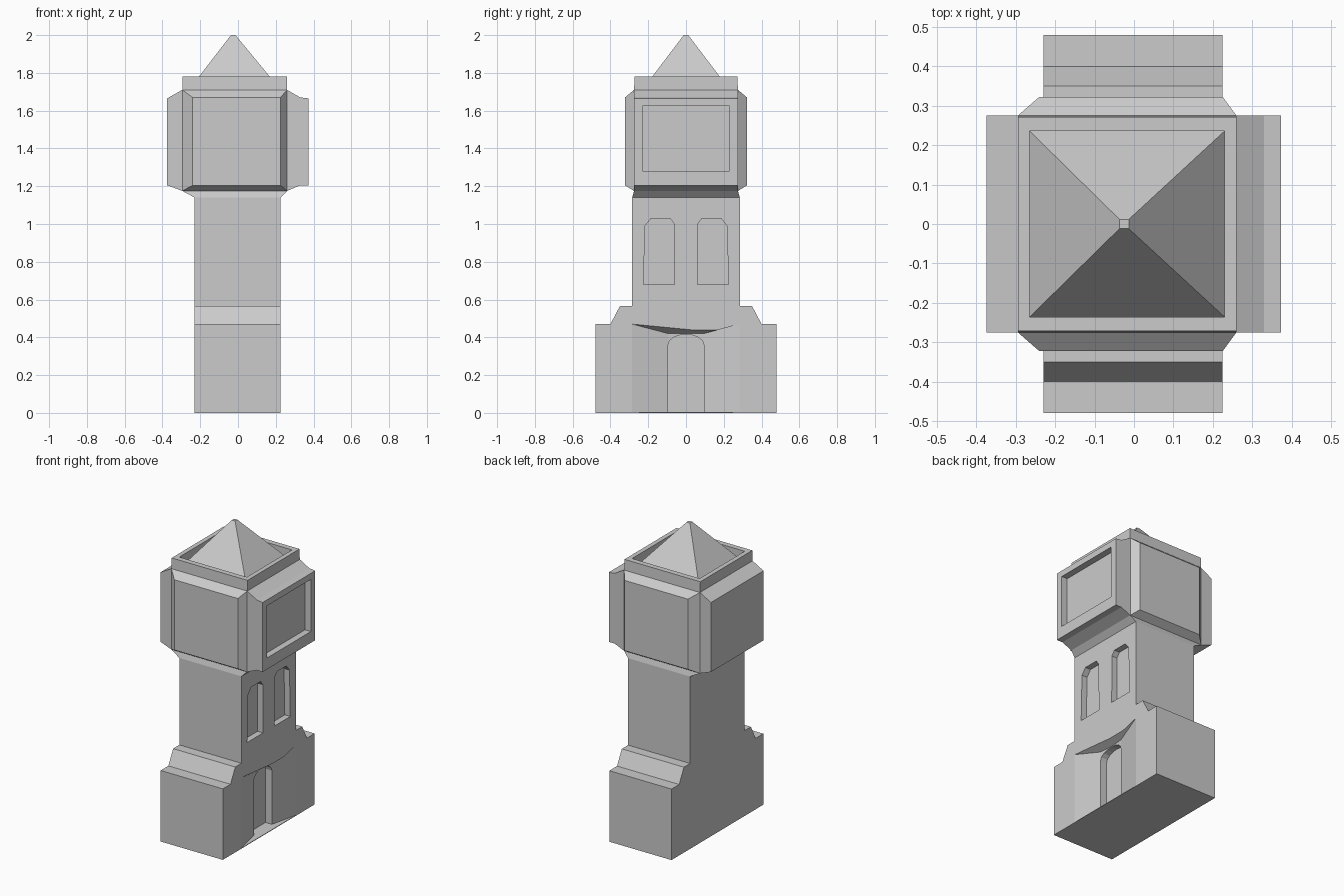
import bpy, bmesh, math

old = bpy.data.objects.get("Cube")
if old:
    bpy.data.objects.remove(old, do_unlink=True)

stone = bpy.data.materials.new("grey_stone")
stone.use_nodes = True
GREY = (0.6, 0.6, 0.6, 1)
stone.diffuse_color = GREY
stone.node_tree.nodes["Principled BSDF"].inputs["Base Color"].default_value = GREY


def loft(name, rings):
    """Skin a closed solid through rings of 3D points."""
    bm = bmesh.new()
    loops = [[bm.verts.new(p) for p in ring] for ring in rings]
    n = len(loops[0])
    for a, b in zip(loops, loops[1:]):
        for i in range(n):
            j = (i + 1) % n
            bm.faces.new((a[i], a[j], b[j], b[i]))
    bm.faces.new(loops[0][::-1])
    bm.faces.new(loops[-1])
    bmesh.ops.recalc_face_normals(bm, faces=bm.faces[:])
    mesh = bpy.data.meshes.new(name)
    bm.to_mesh(mesh)
    bm.free()
    mesh.materials.append(stone)
    obj = bpy.data.objects.new(name, mesh)
    bpy.context.collection.objects.link(obj)
    return obj


def prism_x(name, outline, x0, x1):
    return loft(name, [[(x, y, z) for y, z in outline] for x in (x0, x1)])


def prism_y(name, outline, y0, y1):
    return loft(name, [[(x, y, z) for x, z in outline] for y in (y0, y1)])


def rect_z(x0, x1, hy, z):
    return [(x0, -hy, z), (x1, -hy, z), (x1, hy, z), (x0, hy, z)]


def rect_y(x0, x1, z0, z1, y):
    return [(x0, y, z0), (x1, y, z0), (x1, y, z1), (x0, y, z1)]


def cut(obj, cutter):
    cutter.hide_render = True
    mod = obj.modifiers.new("cut", 'BOOLEAN')
    mod.operation = 'DIFFERENCE'
    mod.solver = 'EXACT'
    mod.object = cutter
    bpy.context.view_layer.objects.active = obj
    bpy.ops.object.modifier_apply(modifier=mod.name)
    bpy.data.objects.remove(cutter, do_unlink=True)


LEFT, RIGHT = -0.23, 0.225          # shaft sides
HEAD_L, HEAD_R, HEAD_Y = -0.295, 0.26, 0.275

# Stepped base and shaft from one outline
half = [(0.48, 0), (0.48, 0.47), (0.4, 0.47), (0.35, 0.565), (0.285, 0.565), (0.285, 1.14)]
tower = prism_x("base_and_shaft", half + [(-y, z) for y, z in reversed(half)], LEFT, RIGHT)

# Splayed porch hollow, open to the side
top, foot = 0.47, 0.004
hollow = [[(0.3, -0.285, z), (RIGHT, -0.285, z), (0.182, -0.095, zi), (0.175, 0, zi),
           (0.182, 0.095, zi), (RIGHT, 0.285, z), (0.3, 0.285, z)]
          for z, zi in ((foot, foot), (top, 0.42))]
cut(tower, loft("porch_cutter", hollow))

# Arched doorway
arch = [(0.095 * math.cos(a), 0.36 + 0.055 * math.sin(a))
        for a in (math.pi * i / 8 for i in range(9))]
cut(tower, prism_x("door_cutter", [(-0.095, foot), (0.095, foot)] + arch, 0.135, 0.3))

# Pair of window niches
window = [(0.06, 0.68), (0.225, 0.68), (0.217, 0.99), (0.185, 1.03), (0.085, 1.03), (0.062, 1.0)]
for side in (-1, 1):
    cut(tower, prism_x("window_cutter", [(side * y, z) for y, z in window], 0.185, 0.3))

# Corbel, head, parapet, gutter and pyramid roof
loft("head_and_roof", [
    rect_z(LEFT, RIGHT, 0.285, 1.14),
    rect_z(HEAD_L, HEAD_R, HEAD_Y, 1.175),
    rect_z(HEAD_L, HEAD_R, HEAD_Y, 1.71),
    rect_z(HEAD_L, HEAD_R, 0.272, 1.78),
    rect_z(-0.265, 0.23, 0.236, 1.78),
    rect_z(-0.265, 0.23, 0.236, 1.705),
    rect_z(-0.037, -0.013, 0.012, 2.0)])

# Bevelled front and back panels
for name, s in (("front_panel", -1), ("back_panel", 1)):
    loft(name, [rect_y(HEAD_L, HEAD_R, 1.175, 1.71, s * HEAD_Y),
                rect_y(-0.24, RIGHT, 1.205, 1.67, s * 0.323)])

# Plain left-hand bay and framed bay opposite
prism_y("plain_bay", [(HEAD_L, 1.175), (-0.375, 1.205), (-0.375, 1.665), (HEAD_L, 1.71)],
        -HEAD_Y, HEAD_Y)
bay = prism_y("framed_bay", [(HEAD_R, 1.175), (0.33, 1.205), (0.373, 1.205), (0.373, 1.665),
                             (0.33, 1.67), (HEAD_R, 1.71)], -HEAD_Y, HEAD_Y)
opening = [(-0.23, 1.28), (0.23, 1.28), (0.23, 1.625), (-0.23, 1.625)]
cut(bay, prism_x("bay_cutter", opening, 0.33, 0.45))
